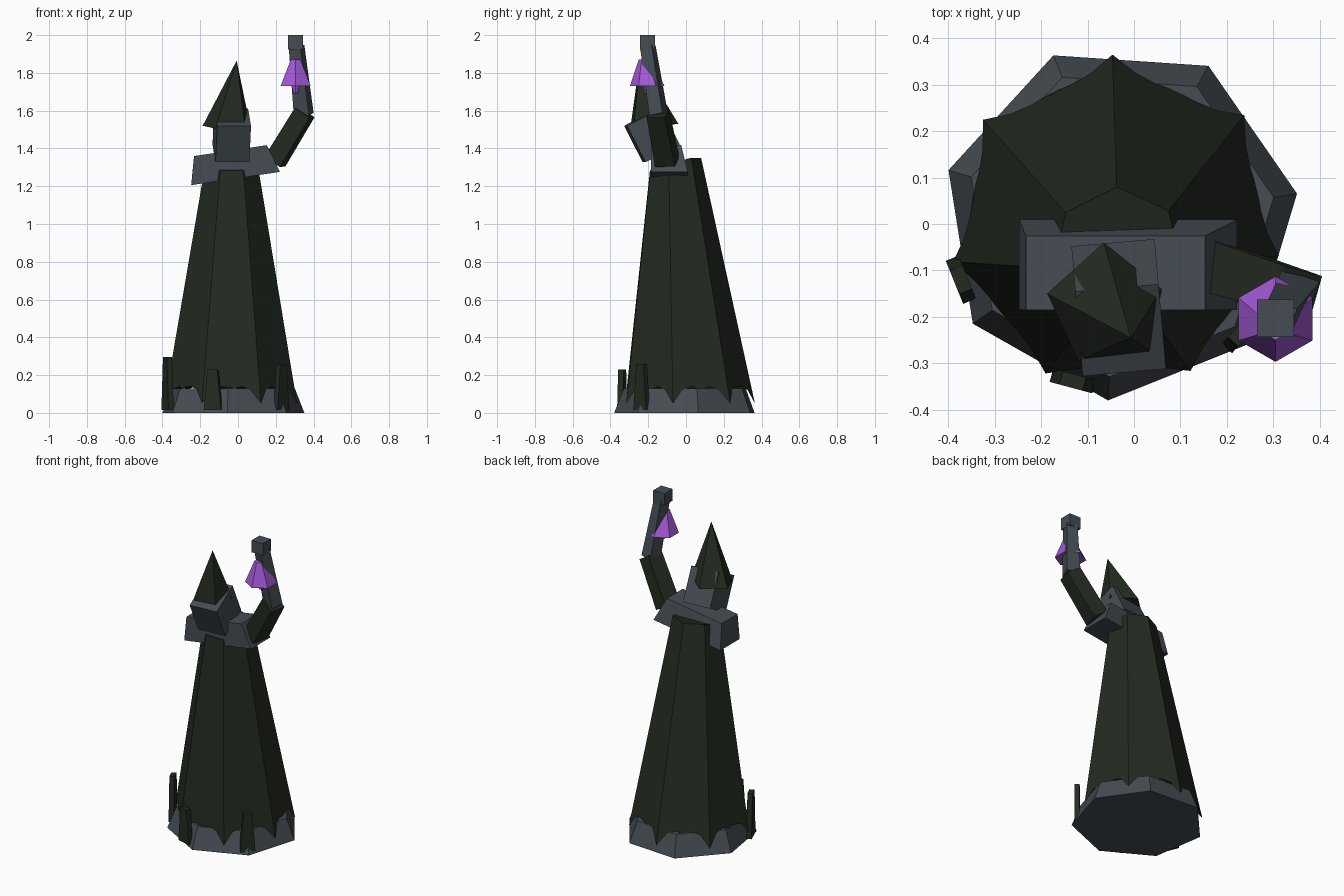
import bpy, bmesh
from math import radians, sin, cos, tau
from mathutils import Vector, Matrix

old = bpy.data.objects.get("Cube")
if old:
    bpy.data.objects.remove(old, do_unlink=True)


def material(name, rgb):
    m = bpy.data.materials.new(name)
    m.use_nodes = True
    m.diffuse_color = (*rgb, 1)
    bsdf = m.node_tree.nodes["Principled BSDF"]
    bsdf.inputs["Base Color"].default_value = (*rgb, 1)
    bsdf.inputs["Roughness"].default_value = 0.9
    return m


GREEN = material("dark green cloth", (0.017, 0.024, 0.015))
STONE = material("slate grey", (0.06, 0.073, 0.086))
PURPLE = material("glowing purple", (0.36, 0.10, 0.68))


def loft(name, rings, mat):
    """Skin a closed solid through rings of equal point count."""
    bm = bmesh.new()
    rows = [[bm.verts.new(p) for p in ring] for ring in rings]
    for low, high in zip(rows, rows[1:]):
        n = len(low)
        for i in range(n):
            j = (i + 1) % n
            bm.faces.new((low[i], low[j], high[j], high[i]))
    bm.faces.new(rows[0][::-1])
    bm.faces.new(rows[-1])
    bmesh.ops.remove_doubles(bm, verts=bm.verts, dist=1e-5)
    bmesh.ops.recalc_face_normals(bm, faces=bm.faces)
    mesh = bpy.data.meshes.new(name)
    bm.to_mesh(mesh)
    bm.free()
    mesh.materials.append(mat)
    obj = bpy.data.objects.new(name, mesh)
    bpy.context.collection.objects.link(obj)
    return obj


def polygon(n, radius, centre, start):
    """Regular polygon ring, start angle in degrees."""
    c = Vector(centre)
    angles = [radians(start) + tau * i / n for i in range(n)]
    return [c + Vector((radius * cos(a), radius * sin(a), 0)) for a in angles]


def rect(w, d, z, y=0, x=0):
    return [Vector((x + sx * w / 2, y + sy * d / 2, z))
            for sx, sy in ((-1, -1), (1, -1), (1, 1), (-1, 1))]


def limb(name, start, end, low, high, mat, turn=0):
    """Tapered box running between two points."""
    a, b = Vector(start), Vector(end)
    axis = (b - a).normalized()
    side = (Matrix.Rotation(radians(turn), 3, 'Z') @ Vector((0, 1, 0))).cross(axis).normalized()
    depth = axis.cross(side)
    rings = [[p + side * q.x + depth * q.y for q in rect(*size, 0)]
             for p, size in ((a, low), (b, high))]
    return loft(name, rings, mat)


# Plinth
loft("plinth", [polygon(7, 0.386, (-0.03, 0.005, 0), 9),
                polygon(7, 0.335, (-0.03, 0.005, 0.13), 9)], STONE)

# Robe with a ragged hem that hangs lowest at the folds
HEM = ((0, 0.05), (0.18, 0.125), (0.34, 0.14), (0.5, 0.12), (0.66, 0.14), (0.82, 0.125))
foot = polygon(7, 0.36, (-0.04, 0.005, 0.05), 91)
neck = polygon(7, 0.142, (-0.035, -0.062, 1.35), 91)
for p in neck:
    p.z -= max(0, -p.y) * 0.35
hem, collar = [], []
for i in range(7):
    j = (i + 1) % 7
    for t, z in HEM:
        low, top = foot[i].lerp(foot[j], t), neck[i].lerp(neck[j], t)
        hem.append(low.lerp(top, (z - low.z) / (top.z - low.z)))
        collar.append(top)
loft("robe", [hem, collar], GREEN)

# Shoulder yoke, raised on the left side
yoke = loft("shoulders", [rect(0.475, 0.195, -0.075),
                          rect(0.39, 0.16, 0.075, y=-0.0175, x=-0.005)], STONE)
yoke.matrix_world = (Matrix.Translation((-0.024, -0.088, 1.315))
                     @ Matrix.Rotation(radians(-8.5), 4, 'Y'))

# Head bowed forward
head = loft("head", [rect(0.18, 0.205, -0.108), rect(0.18, 0.205, 0.108)], STONE)
head.matrix_world = (Matrix.Translation((-0.033, -0.18, 1.47))
                     @ Matrix.Rotation(radians(5), 4, 'Z')
                     @ Matrix.Rotation(radians(27), 4, 'X'))

# Pointed hood, five sided
brim = [(-0.065, -0.04, 1.53), (-0.187, -0.15, 1.52), (-0.12, -0.295, 1.505),
        (0.035, -0.275, 1.53), (0.06, -0.14, 1.54)]
loft("hood", [[Vector(p) for p in brim], [Vector((-0.007, -0.245, 1.865))] * 5], GREEN)

# Raised left arm
limb("upper_arm", (0.195, -0.10, 1.33), (0.353, -0.15, 1.59),
     (0.10, 0.11), (0.095, 0.10), GREEN, turn=-15)
limb("forearm", (0.348, -0.145, 1.58), (0.31, -0.202, 1.94),
     (0.085, 0.075), (0.065, 0.065), STONE, turn=-20)
loft("fist", [rect(0.08, 0.08, z, y=-0.203, x=0.305) for z in (1.925, 2.0)], STONE)

# Lantern: flared shade and a small flame under it
spot = Vector((0.305, -0.205, 0))
loft("lantern_shade", [polygon(6, 0.092, spot + Vector((0, 0, 1.73)), 30),
                       polygon(6, 0.03, spot + Vector((0, -0.015, 1.87)), 30)], PURPLE)
loft("lantern_flame", [polygon(6, 0.012, spot + Vector((0, 0, 1.69)), 30),
                       polygon(6, 0.026, spot + Vector((0, 0, 1.74)), 30)], PURPLE)

# Grass blades round the plinth: place, facing angle, height, width
for side, x, y, facing, height, width in (("right", -0.373, -0.12, 112, 0.295, 0.10),
                                          ("front", -0.132, -0.338, -15, 0.23, 0.095),
                                          ("left", 0.23, -0.235, 48, 0.26, 0.09)):
    blade = loft("blade_" + side, [rect(width, 0.03, 0.015),
                                   rect(width * 0.55, 0.03, height)], GREEN)
    blade.matrix_world = (Matrix.Translation((x, y, 0))
                          @ Matrix.Rotation(radians(facing), 4, 'Z'))
